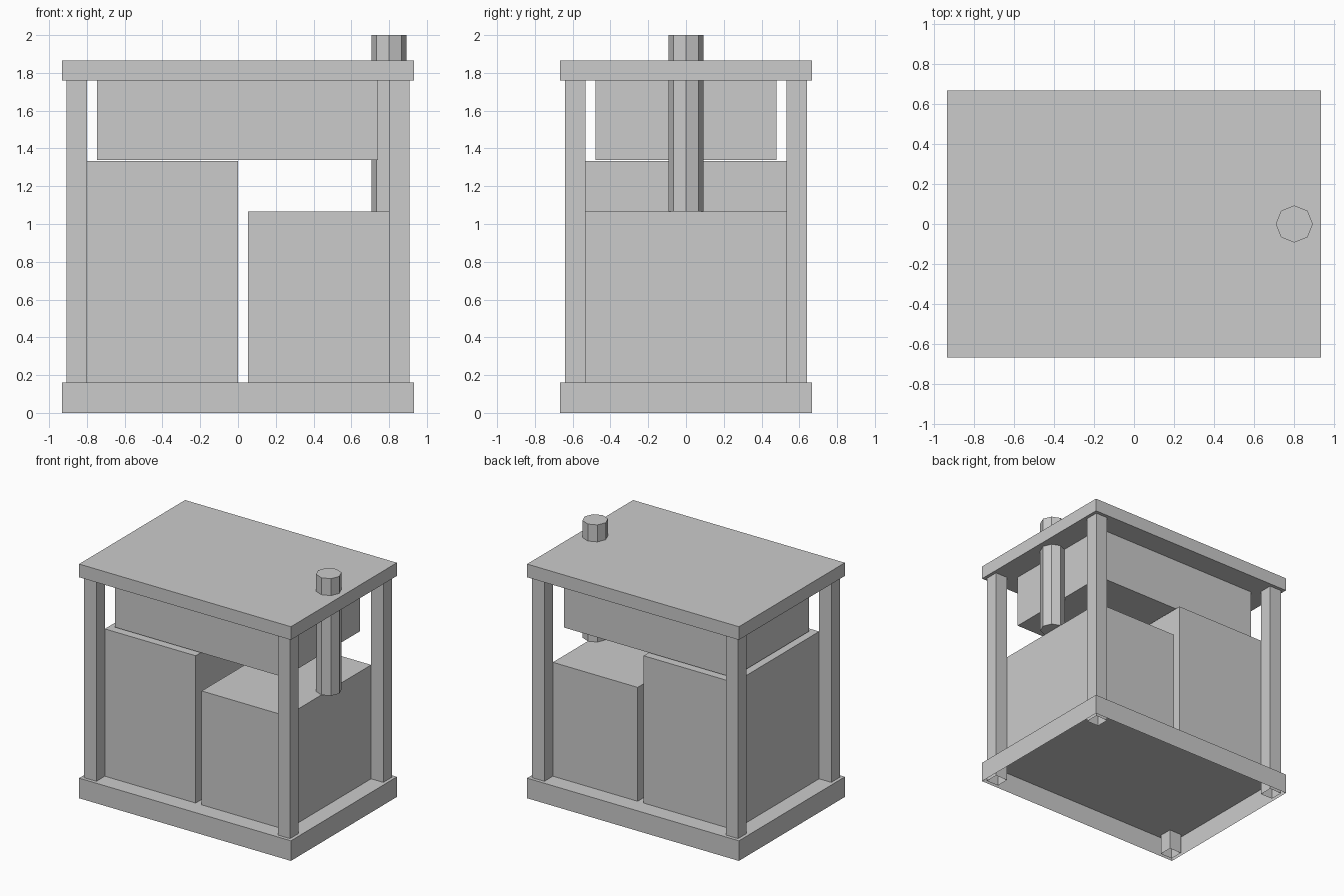
import bpy, bmesh

if "Cube" in bpy.data.objects:
    bpy.data.objects.remove(bpy.data.objects["Cube"])


def finish(name, bm):
    mesh = bpy.data.meshes.new(name)
    bm.to_mesh(mesh)
    bm.free()
    obj = bpy.data.objects.new(name, mesh)
    bpy.context.collection.objects.link(obj)
    return obj


def box(name, lo, hi, open_bottom=False):
    """Box between two corners, optionally without its underside."""
    bm = bmesh.new()
    bmesh.ops.create_cube(bm, size=1)
    for v in bm.verts:
        v.co = [(l + h) / 2 + c * (h - l) for l, h, c in zip(lo, hi, v.co)]
    bm.normal_update()
    if open_bottom:
        under = [f for f in bm.faces if f.normal.z < -0.9]
        bmesh.ops.delete(bm, geom=under, context='FACES')
    return finish(name, bm)


# Base tray (hollow underneath) and lid
box("base_tray", (-0.933, -0.667, 0), (0.933, 0.667, 0.16), open_bottom=True)
box("lid", (-0.933, -0.667, 1.76), (0.933, 0.667, 1.865))

# Corner posts, running down through the tray
for sx, side in ((-1, "left"), (1, "right")):
    for sy, end in ((-1, "front"), (1, "back")):
        x, y = sx * 0.8535, sy * 0.5865
        box(f"{end}_{side}_post", (x - 0.0535, y - 0.0535, 0),
            (x + 0.0535, y + 0.0535, 1.76), open_bottom=True)

# Body blocks
box("tall_block", (-0.8, -0.533, 0.16), (0, 0.533, 1.333))
box("short_block", (0.053, -0.533, 0.16), (0.8, 0.533, 1.067))
box("upper_block", (-0.747, -0.48, 1.34), (0.74, 0.48, 1.76))

# Eight-sided pipe through the lid
bm = bmesh.new()
bmesh.ops.create_cone(bm, cap_ends=True, segments=8,
                      radius1=0.093, radius2=0.093, depth=0.933)
bmesh.ops.translate(bm, verts=bm.verts, vec=(0.8, 0, 1.5335))
finish("pipe", bm)
